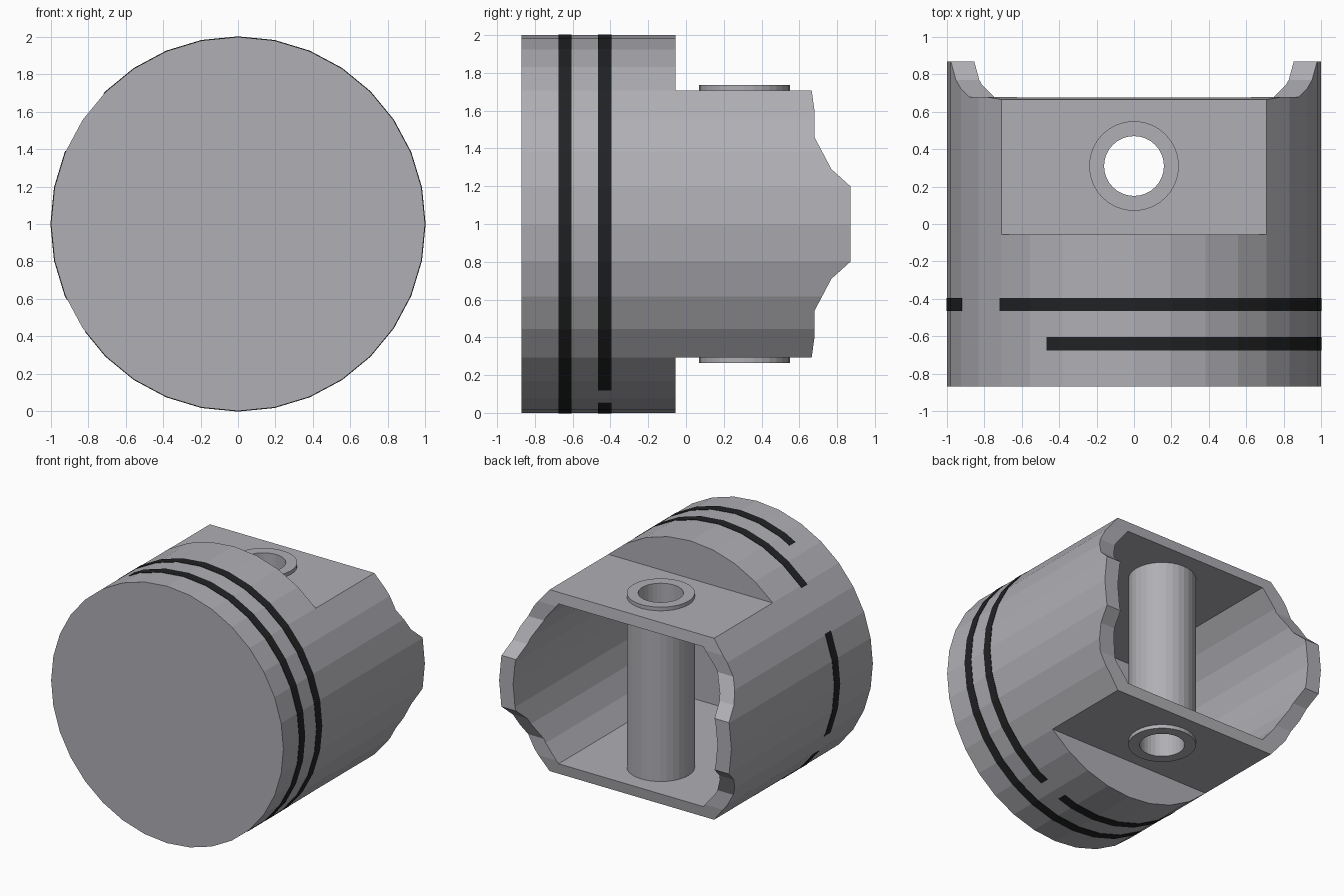
import bpy, bmesh, math
from mathutils import Vector

if "Cube" in bpy.data.objects:
    bpy.data.objects.remove(bpy.data.objects["Cube"])

SEG = 32
CZ = 1.0  # height of the piston axis


def material(name, rgb):
    m = bpy.data.materials.new(name)
    m.diffuse_color = (*rgb, 1)
    m.use_nodes = True
    m.node_tree.nodes["Principled BSDF"].inputs["Base Color"].default_value = m.diffuse_color
    return m


STEEL = material("steel grey", (0.43, 0.43, 0.46))
BLACK = material("ring black", (0.015, 0.016, 0.017))


def finish(bm, name, mat):
    bmesh.ops.recalc_face_normals(bm, faces=bm.faces)
    mesh = bpy.data.meshes.new(name)
    bm.to_mesh(mesh)
    bm.free()
    mesh.materials.append(mat)
    ob = bpy.data.objects.new(name, mesh)
    bpy.context.collection.objects.link(ob)
    return ob


def prism(name, points, direction, mat=STEEL):
    """Closed solid: a flat outline pushed along a direction."""
    bm = bmesh.new()
    face = bm.faces.new([bm.verts.new(p) for p in points])
    out = bmesh.ops.extrude_face_region(bm, geom=[face], use_keep_orig=True)
    moved = [g for g in out["geom"] if isinstance(g, bmesh.types.BMVert)]
    bmesh.ops.translate(bm, verts=moved, vec=Vector(direction))
    return finish(bm, name, mat)


def circle(radius, n=SEG):
    return [(radius * math.cos(2 * math.pi * i / n),
             radius * math.sin(2 * math.pi * i / n)) for i in range(n)]


def cut(target, cutter):
    mod = target.modifiers.new(cutter.name, 'BOOLEAN')
    mod.operation = 'DIFFERENCE'
    mod.solver = 'EXACT'
    mod.object = cutter
    cutter.hide_render = True
    cutter.hide_viewport = True
    cutter.display_type = 'WIRE'


# Piston body: crown and skirt in one cylinder
body = prism("piston_body", [(x, -0.87, CZ + z) for x, z in circle(1)], (0, 1.74, 0))

# Hollow with flat top and bottom walls
hollow = [(0.88 * x, -0.76, CZ + 0.88 * z) for x, z in circle(1) if abs(z) < 0.71]
cut(body, prism("hollow_cutter", hollow, (0, 2.2, 0)))

# Side flats and the stepped skirt edge, mirrored top and bottom
rim = [(0.87, 0.2), (0.77, 0.29), (0.68, 0.46), (0.68, 0.60),
       (0.665, 0.71), (0.66, 1.3), (1.3, 1.3), (1.3, 0.2)]
flat = [(-0.055, 0.706), (1.4, 0.706), (1.4, 1.4), (-0.055, 1.4)]
for side, s in (("upper", 1), ("lower", -1)):
    for part, outline in (("flat", flat), ("rim", rim)):
        pts = [(-1.5, y, CZ + s * z) for y, z in outline]
        cut(body, prism(f"{side}_{part}_cutter", pts, (3, 0, 0)))

# Pin opening through both walls
PY = 0.31
bore = [(x, PY + y, -0.5) for x, y in circle(0.2)]
cut(body, prism("pin_bore_cutter", bore, (0, 0, 3)))

# Hollow wrist pin
bm = bmesh.new()
loops = [[bm.verts.new((x, PY + y, z)) for x, y in circle(r)]
         for r, z in ((0.24, 0.265), (0.24, 1.735), (0.16, 1.735), (0.16, 0.265))]
for k in range(4):
    a, b = loops[k], loops[(k + 1) % 4]
    for i in range(SEG):
        j = (i + 1) % SEG
        bm.faces.new((a[i], a[j], b[j], b[i]))
finish(bm, "wrist_pin", STEEL)


# Piston rings: thin bands around the crown, each with open gaps
def ring_band(name, y0, y1, start, end):
    step = 360 / SEG
    first, last = math.floor(start / step) + 1, math.ceil(end / step) - 1
    corners = [Vector((math.cos(math.radians(i * step)), 0, math.sin(math.radians(i * step))))
               for i in range(first - 1, last + 2)]

    def trim(a, b, base, ang):
        return a.lerp(b, (ang - base) / step)
    ends = (trim(corners[0], corners[1], (first - 1) * step, start),
            trim(corners[-2], corners[-1], last * step, end))
    path = [ends[0], *corners[1:-1], ends[1]]
    bm = bmesh.new()
    rows = [[bm.verts.new((p.x * r, y, CZ + p.z * r)) for p in path]
            for r, y in ((1.003, y0), (1.003, y1), (0.997, y1), (0.997, y0))]
    for k in range(4):
        a, b = rows[k], rows[(k + 1) % 4]
        for i in range(len(path) - 1):
            bm.faces.new((a[i], a[i + 1], b[i + 1], b[i]))
    for i in (0, -1):
        bm.faces.new([row[i] for row in rows])
    finish(bm, name, BLACK)


ring_band("top_ring", -0.675, -0.605, -125, 118)
for n, (start, end) in enumerate(((-145, -72), (-62, 136), (157, 204))):
    ring_band(f"second_ring_{n + 1}", -0.465, -0.395, start, end)
